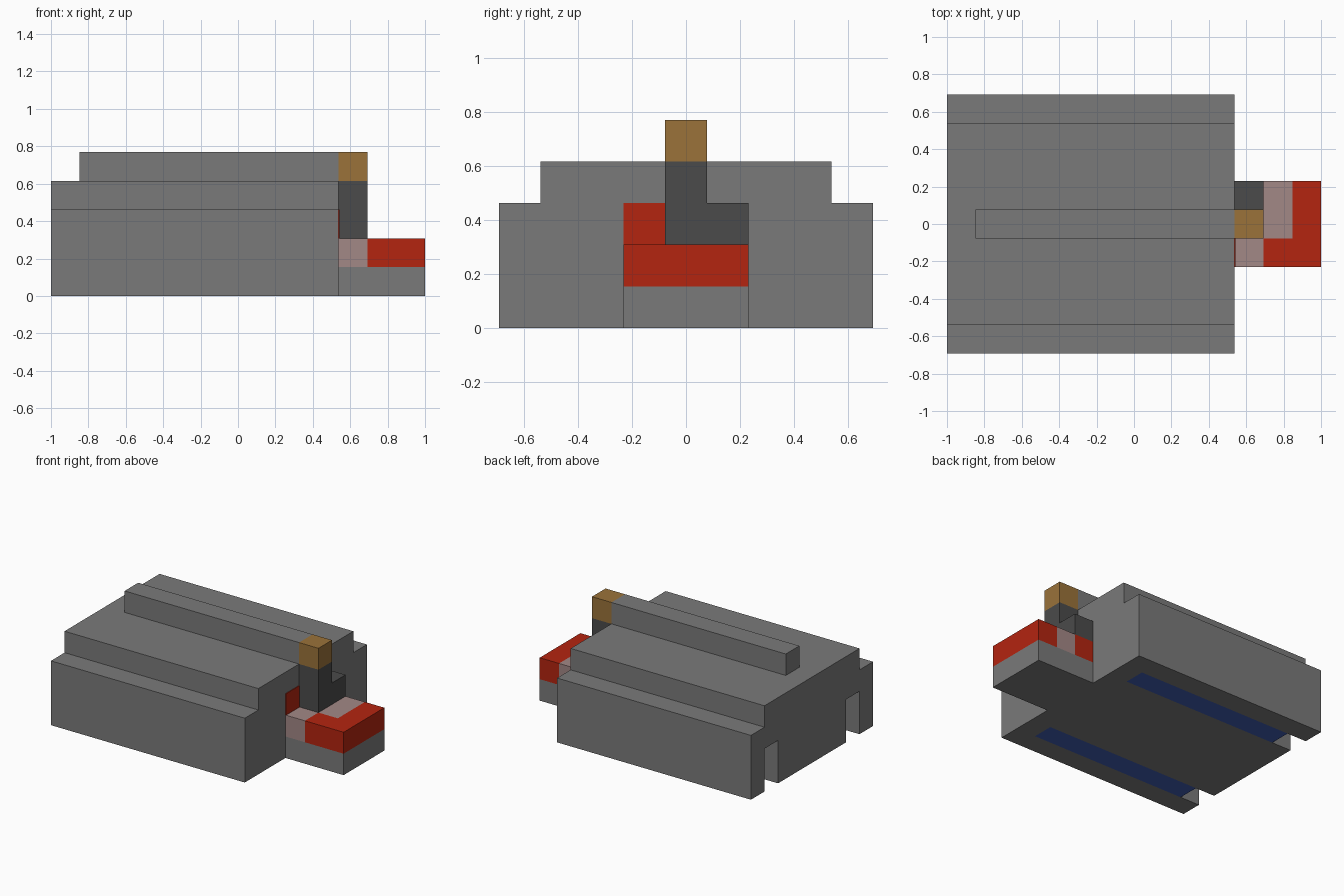
import bpy, bmesh
from mathutils import Vector

cube = bpy.data.objects.get("Cube")
if cube:
    bpy.data.objects.remove(cube, do_unlink=True)

UNIT = 2 / 13                      # size of one building block
ORIGIN = Vector((6.5, 4.5, 0))     # grid point that lands on the centre


def material(name, colour):
    mat = bpy.data.materials.new(name)
    mat.use_nodes = True
    rgba = (*colour, 1)
    mat.diffuse_color = rgba
    mat.node_tree.nodes["Principled BSDF"].inputs["Base Color"].default_value = rgba
    return mat


grey = material("mid grey", (0.195, 0.195, 0.195))
charcoal = material("charcoal", (0.07, 0.07, 0.07))
red = material("red", (0.455, 0.018, 0.005))
pink = material("dusty pink", (0.365, 0.246, 0.238))
mustard = material("mustard", (0.325, 0.17, 0.042))
blue = material("blue", (0.052, 0.11, 0.455))


def prism(name, outline, depth, mat):
    """Extrude a flat outline of grid points along the depth vector."""
    bm = bmesh.new()
    face = bm.faces.new([bm.verts.new((Vector(p) - ORIGIN) * UNIT) for p in outline])
    grown = bmesh.ops.extrude_face_region(bm, geom=[face], use_keep_orig=True)
    moved = [g for g in grown["geom"] if isinstance(g, bmesh.types.BMVert)]
    bmesh.ops.translate(bm, verts=moved, vec=Vector(depth) * UNIT)
    bmesh.ops.recalc_face_normals(bm, faces=bm.faces)
    mesh = bpy.data.meshes.new(name)
    bm.to_mesh(mesh)
    bm.free()
    mesh.materials.append(mat)
    obj = bpy.data.objects.new(name, mesh)
    bpy.context.collection.objects.link(obj)
    return obj


def box(name, x, y, z, mat):
    outline = [(x[0], y[0], z[0]), (x[1], y[0], z[0]),
               (x[1], y[1], z[0]), (x[0], y[1], z[0])]
    return prism(name, outline, (0, 0, z[1] - z[0]), mat)


# Stepped hull, extruded lengthwise
hull_profile = [(0, 0), (9, 0), (9, 3), (8, 3), (8, 4), (1, 4), (1, 3), (0, 3)]
hull = prism("hull", [(0, y, z) for y, z in hull_profile], (10, 0, 0), grey)

# Slots under each side: open notch at the end, track filling the rest
slot_profile = [(-1, -1), (9, -1), (9, 1), (1, 1), (1, 2), (-1, 2)]
for side, y in (("right", 1), ("left", 7)):
    cutter = prism(side + "_slot_cutter", [(x, y, z) for x, z in slot_profile], (0, 1, 0), grey)
    cutter.hide_render = True
    cut = hull.modifiers.new(side + "_slot", "BOOLEAN")
    cut.operation = "DIFFERENCE"
    cut.solver = "EXACT"
    cut.object = cutter
    bpy.context.view_layer.objects.active = hull
    bpy.ops.object.modifier_apply(modifier=cut.name)
    bpy.data.objects.remove(cutter, do_unlink=True)
    box(side + "_track", (1, 9), (y, y + 1), (0, 1), blue)

# Roof ridge with its coloured tip
box("roof_ridge", (1, 10), (4, 5), (4, 5), grey)
box("ridge_tip", (10, 11), (4, 5), (4, 5), mustard)

# L-shaped post below the tip
post = [(4, 2), (6, 2), (6, 3), (5, 3), (5, 4), (4, 4)]
prism("post", [(10, y, z) for y, z in post], (1, 0, 0), charcoal)

# Red panel on the end wall beside the post
box("wall_panel", (10, 10.03), (3, 4), (2, 3), red)

# Projecting platform with its patterned deck
box("platform_base", (10, 13), (3, 6), (0, 1), grey)
deck = [(11, 3), (13, 3), (13, 6), (12, 6), (12, 4), (11, 4)]
prism("deck_border", [(x, y, 1) for x, y in deck], (0, 0, 1), red)
box("deck_inner_block", (10, 11), (4, 6), (1, 2), red)
box("deck_stripe", (11, 12), (4, 6), (1, 2), pink)
box("deck_corner", (10, 11), (3, 4), (1, 2), pink)
